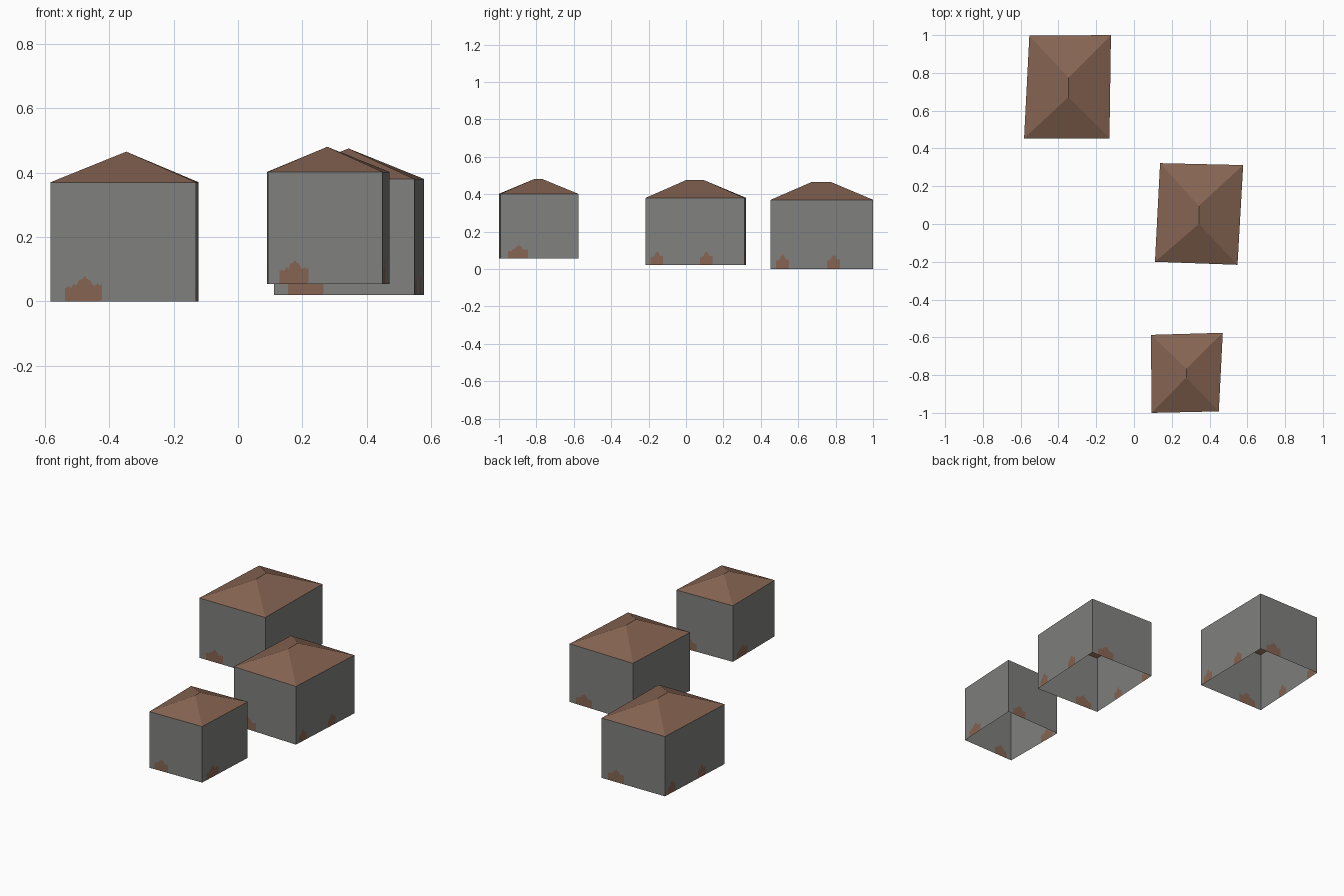
import bpy, bmesh
from mathutils import Vector

if "Cube" in bpy.data.objects:
    bpy.data.objects.remove(bpy.data.objects["Cube"])


def material(name, rgb):
    m = bpy.data.materials.new(name)
    m.diffuse_color = (*rgb, 1)
    m.use_nodes = True
    m.node_tree.nodes["Principled BSDF"].inputs["Base Color"].default_value = m.diffuse_color
    return m


GREY = material("grey_plaster", (0.216, 0.216, 0.208))
BROWN = material("brown_tile", (0.238, 0.127, 0.084))

# Ragged bare-brick patch: (fraction along wall, fraction of wall height)
PATCH = [(.10, 0), (.10, .11), (.125, .13), (.14, .11), (.16, .15), (.18, .135),
         (.195, .18), (.22, .19), (.235, .215), (.25, .19), (.27, .18), (.285, .15),
         (.30, .13), (.325, .15), (.34, .13), (.355, .15), (.355, .02), (.335, 0)]


def finish(name, bm, mats):
    mesh = bpy.data.meshes.new(name)
    bm.to_mesh(mesh)
    bm.free()
    for m in mats:
        mesh.materials.append(m)
    obj = bpy.data.objects.new(name, mesh)
    bpy.context.collection.objects.link(obj)


def house(name, corners, z0, z1, ridge_z, ridge_x, ridge_y, side_tiles):
    # Walls: open shell, each side notched along the bottom and filled with patches
    bm = bmesh.new()
    for i in range(4):
        a, b = Vector(corners[i]), Vector(corners[(i + 1) % 4])
        tiles = side_tiles if i % 2 else 1

        def vert(u, h):
            p = a.lerp(b, u)
            return bm.verts.new((p.x, p.y, z0 + (z1 - z0) * h))

        outline = [vert(0, 0)]
        for t in range(tiles):
            patch = [vert((u + t) / tiles, h) for u, h in PATCH]
            bm.faces.new(patch[::-1]).material_index = 1
            outline += patch
        outline += [vert(1, 0), vert(1, 1), vert(0, 1)]
        bm.faces.new(outline)
    bmesh.ops.remove_doubles(bm, verts=bm.verts, dist=1e-5)
    finish(name + "_walls", bm, [GREY, BROWN])

    # Hipped roof: four eave corners and a short ridge
    bm = bmesh.new()
    c = [bm.verts.new((x, y, z1)) for x, y in corners]
    r = [bm.verts.new((ridge_x, y, ridge_z)) for y in ridge_y]
    for f in ((c[0], c[1], r[0]), (c[1], c[2], r[1], r[0]),
              (c[2], c[3], r[1]), (c[3], c[0], r[0], r[1])):
        bm.faces.new(f)
    finish(name + "_roof", bm, [BROWN])


# Corners run front left, front right, back right, back left
house("back_house", [(-.582, .453), (-.13, .453), (-.122, 1.0), (-.554, .997)],
      0, .37, .465, -.347, (.672, .775), 2)
house("middle_house", [(.111, -.20), (.548, -.216), (.578, .312), (.138, .322)],
      .02, .38, .475, .343, (0, .096), 2)
house("front_house", [(.093, -1.0), (.449, -.992), (.47, -.576), (.09, -.587)],
      .055, .402, .48, .277, (-.813, -.766), 1)
